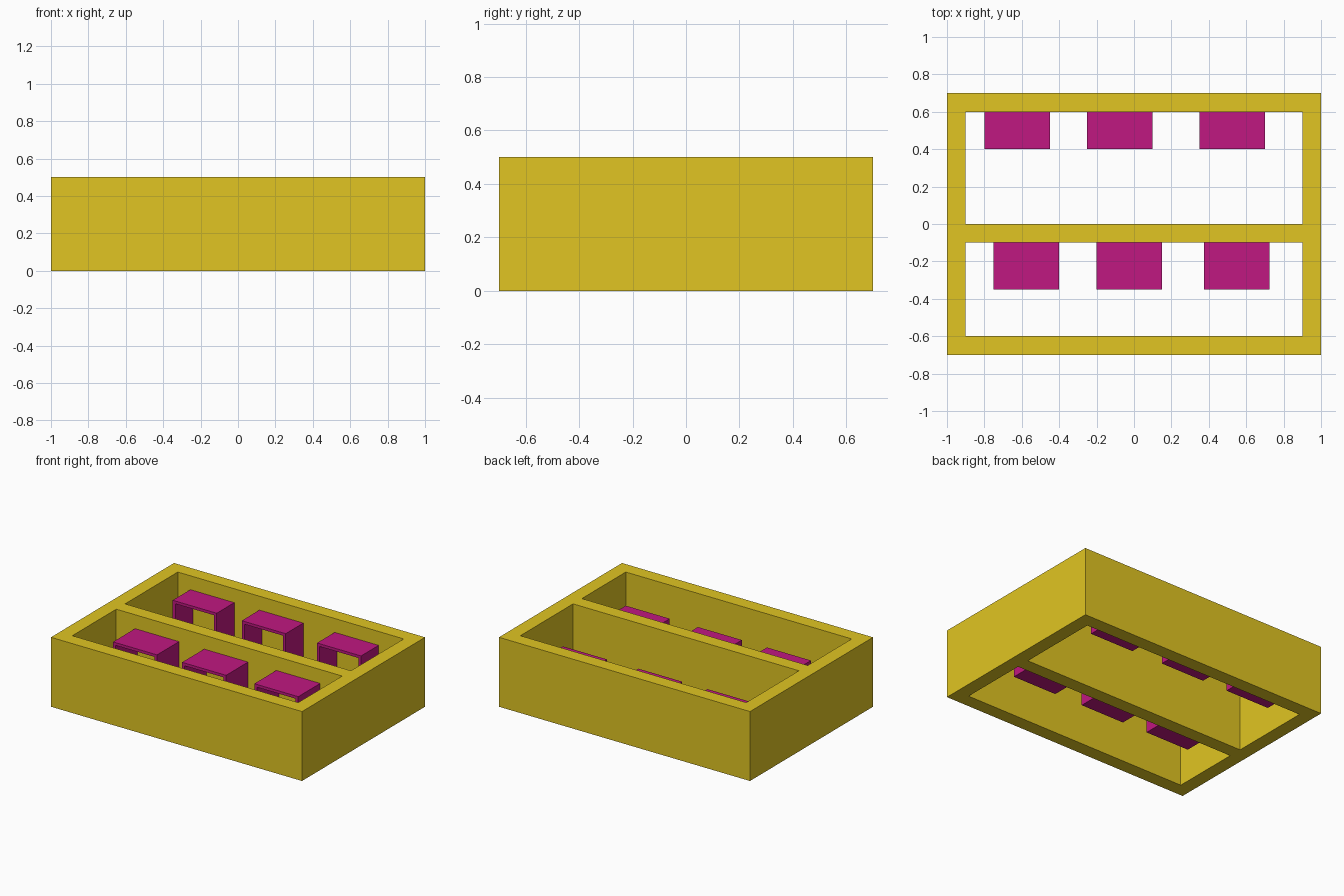
import bpy, bmesh
from mathutils import Vector

if "Cube" in bpy.data.objects:
    bpy.data.objects.remove(bpy.data.objects["Cube"])


def material(name, color):
    mat = bpy.data.materials.new(name)
    mat.diffuse_color = color
    mat.use_nodes = True
    mat.node_tree.nodes["Principled BSDF"].inputs["Base Color"].default_value = mat.diffuse_color
    return mat


def pierced_block(name, us, vs, holes, to_xyz, depth, mat):
    """Grid of cells with some left open, extruded along depth."""
    bm = bmesh.new()
    verts = [[bm.verts.new(to_xyz(u, v)) for v in vs] for u in us]
    for i in range(len(us) - 1):
        for j in range(len(vs) - 1):
            if (i, j) not in holes:
                bm.faces.new((verts[i][j], verts[i + 1][j],
                              verts[i + 1][j + 1], verts[i][j + 1]))
    ext = bmesh.ops.extrude_face_region(bm, geom=bm.faces[:], use_keep_orig=True)
    moved = [g for g in ext["geom"] if isinstance(g, bmesh.types.BMVert)]
    bmesh.ops.translate(bm, verts=moved, vec=Vector(depth))
    bmesh.ops.recalc_face_normals(bm, faces=bm.faces[:])
    mesh = bpy.data.meshes.new(name)
    bm.to_mesh(mesh)
    bm.free()
    mesh.materials.append(mat)
    obj = bpy.data.objects.new(name, mesh)
    bpy.context.collection.objects.link(obj)
    return obj


yellow = material("yellow", (0.75, 0.56, 0.016, 1))
magenta = material("magenta", (0.53, 0.009, 0.22, 1))

# Outer frame with a dividing wall: two open compartments
pierced_block("shelf_frame", (-1, -0.9, 0.9, 1),
              (-0.7, -0.6, -0.1, 0, 0.6, 0.7), {(1, 1), (1, 3)},
              lambda x, y: (x, y, 0), (0, 0, 0.5), yellow)

# Thin hollow boxes, three on each wall, open towards the front
W, T, Z0, Z1 = 0.35, 0.02, 0.1, 0.4
rows = {
    "upper": (0.6, 0.2, (-0.8, -0.25, 0.35)),
    "lower": (-0.1, 0.25, (-0.75, -0.2, 0.375)),
}
for row, (wall_y, depth, lefts) in rows.items():
    for n, x in enumerate(lefts, 1):
        pierced_block(f"{row}_cubby_{n}", (x, x + T, x + W - T, x + W),
                      (Z0, Z0 + T, Z1 - T, Z1), {(1, 1)},
                      lambda u, v: (u, wall_y, v), (0, -depth, 0), magenta)
